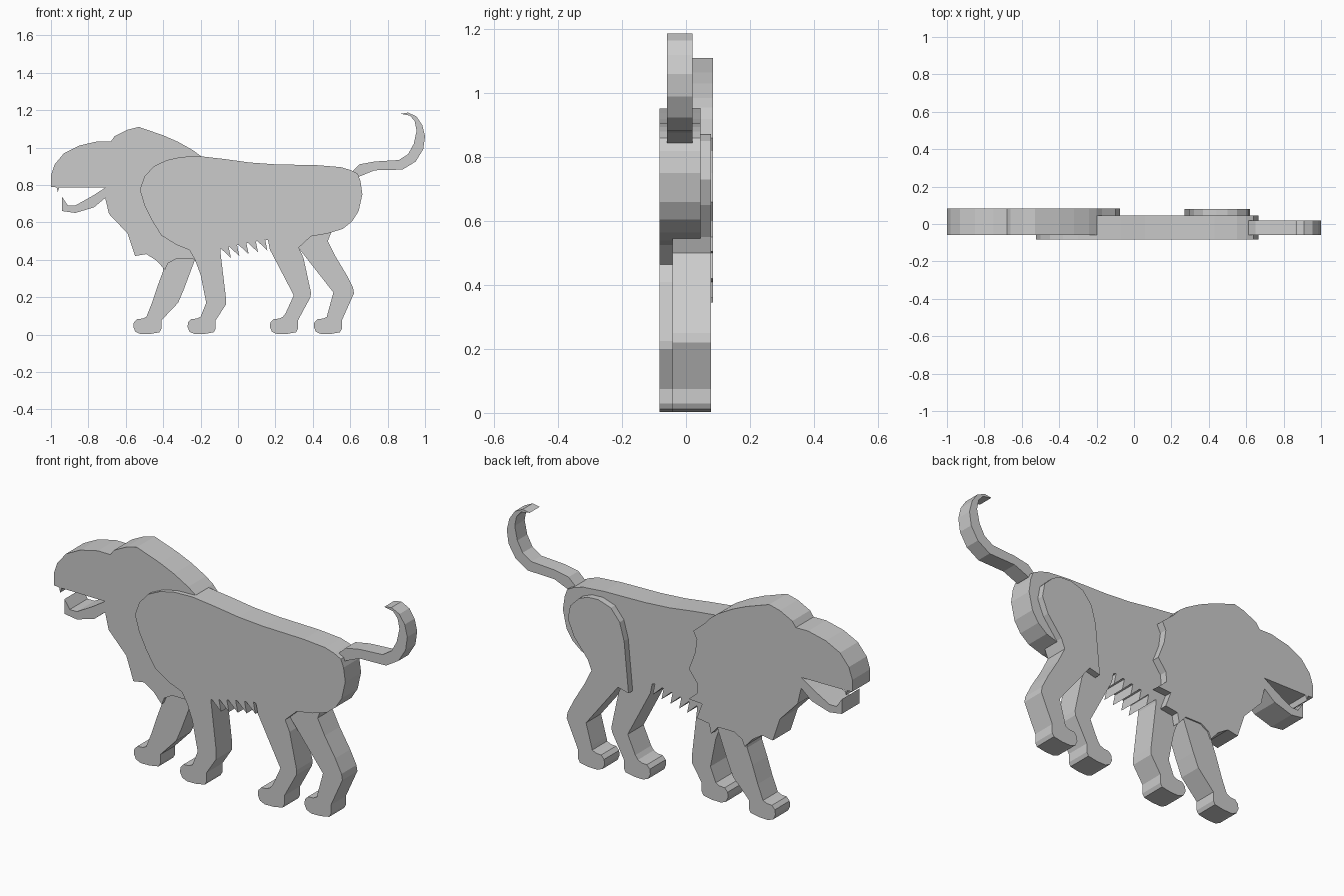
import bpy, bmesh


def cutout(name, y0, y1, outline):
    """Flat plate: an x/z outline extruded from y0 to y1."""
    bm = bmesh.new()
    face = bm.faces.new([bm.verts.new((x, y0, z)) for x, z in outline])
    ext = bmesh.ops.extrude_face_region(bm, geom=[face], use_keep_orig=True)
    moved = [g for g in ext["geom"] if isinstance(g, bmesh.types.BMVert)]
    bmesh.ops.translate(bm, verts=moved, vec=(0, y1 - y0, 0))
    bmesh.ops.recalc_face_normals(bm, faces=bm.faces[:])
    mesh = bpy.data.meshes.new(name)
    bm.to_mesh(mesh)
    bm.free()
    obj = bpy.data.objects.new(name, mesh)
    bpy.context.collection.objects.link(obj)
    return obj


# Paw outline, shared by all legs, placed from its left-most x
def paw(x):
    shape = [(.07, .095), (.05, .085), (.02, .083), (.003, .065), (0, .04), (.012, .014),
             (.04, .002), (.09, .003), (.14, .012), (.15, .03), (.15, .075)]
    return [(x + dx, z) for dx, z in shape]


# Belly fur: a row of sharp backward-raked tufts
def belly_fur():
    pts = []
    for i, x in enumerate((-.06, -.015, .035, .085, .135)):
        top = .46 + i * .01
        pts += [(x - .032, top), (x + .022, top - .05), (x + .01, top + .008)]
    return pts


# Body with the two near legs
rump = [(.16, .505), (.17, .455), (.298, .21), (.255, .115)]
back = [(.388, .2), (.39, .225), (.35, .41), (.325, .465), (.39, .525), (.48, .54),
        (.56, .565), (.61, .605), (.645, .66), (.665, .75), (.655, .82), (.64, .86), (.6, .88),
        (.55, .895), (.43, .905), (.2, .91), (.06, .92), (-.07, .938), (-.2, .953)]
shoulder = [(-.3, .95), (-.38, .933), (-.45, .9), (-.5, .845), (-.525, .775), (-.5, .69),
            (-.46, .61), (-.41, .53), (-.33, .48), (-.26, .452), (-.23, .4),
            (-.2, .32), (-.17, .17)]
cutout("body", -.083, .045,
       shoulder + paw(-.27) + [(-.065, .16), (-.065, .2), (-.095, .45)]
       + belly_fur() + rump + paw(.17) + back)

# Far front leg
cutout("far_front_leg", -.042, .077,
       [(-.32, .58), (-.4, .53), (-.4, .34), (-.43, .26), (-.46, .17)]
       + paw(-.56) + [(-.32, .17), (-.29, .24), (-.23, .4), (-.24, .52)])

# Far hind leg with rounded thigh
cutout("far_hind_leg", -.042, .079,
       [(.44, .873), (.37, .85), (.32, .79), (.295, .7), (.27, .44), (.33, .455), (.51, .225),
        (.48, .115)] + paw(.405)
       + [(.62, .22), (.615, .25), (.58, .32), (.52, .42), (.48, .5), (.5, .55), (.58, .65),
          (.613, .73), (.6, .8), (.55, .85), (.5, .87)])

# Head with jaws and jagged mane
cutout("head_and_mane", -.06, .084,
       [(-.2, .955), (-.24, .985), (-.32, 1.03), (-.4, 1.065), (-.53, 1.11), (-.59, 1.095),
        (-.66, 1.06), (-.68, 1.032), (-.75, 1.033), (-.85, 1.01), (-.93, .97), (-.98, .91),
        (-1, .85), (-1, .79), (-.97, .787), (-.964, .762), (-.955, .787), (-.71, .785),
        (-.78, .74), (-.87, .69), (-.91, .69), (-.94, .735), (-.94, .66), (-.87, .65),
        (-.77, .68), (-.71, .73), (-.69, .645), (-.59, .54), (-.55, .42), (-.49, .43),
        (-.435, .395), (-.39, .345), (-.375, .38), (-.33, .405), (-.24, .405), (-.2, .36),
        (-.19, .41), (-.12, .42), (-.15, .5), (-.075, .505), (-.125, .55), (-.12, .6),
        (-.075, .66), (-.11, .75), (-.12, .82), (-.1, .86), (-.17, .92)])

# Curved tail
cutout("tail", -.06, .02,
       [(.58, .86), (.61, .872), (.65, .91), (.73, .925), (.86, .933), (.91, .965), (.94, 1.02),
        (.955, 1.09), (.945, 1.14), (.92, 1.17), (.87, 1.18), (.91, 1.187), (.955, 1.165),
        (.985, 1.12), (1, 1.06), (.99, .99), (.95, .925), (.88, .882), (.73, .878),
        (.65, .845), (.59, .83)])
